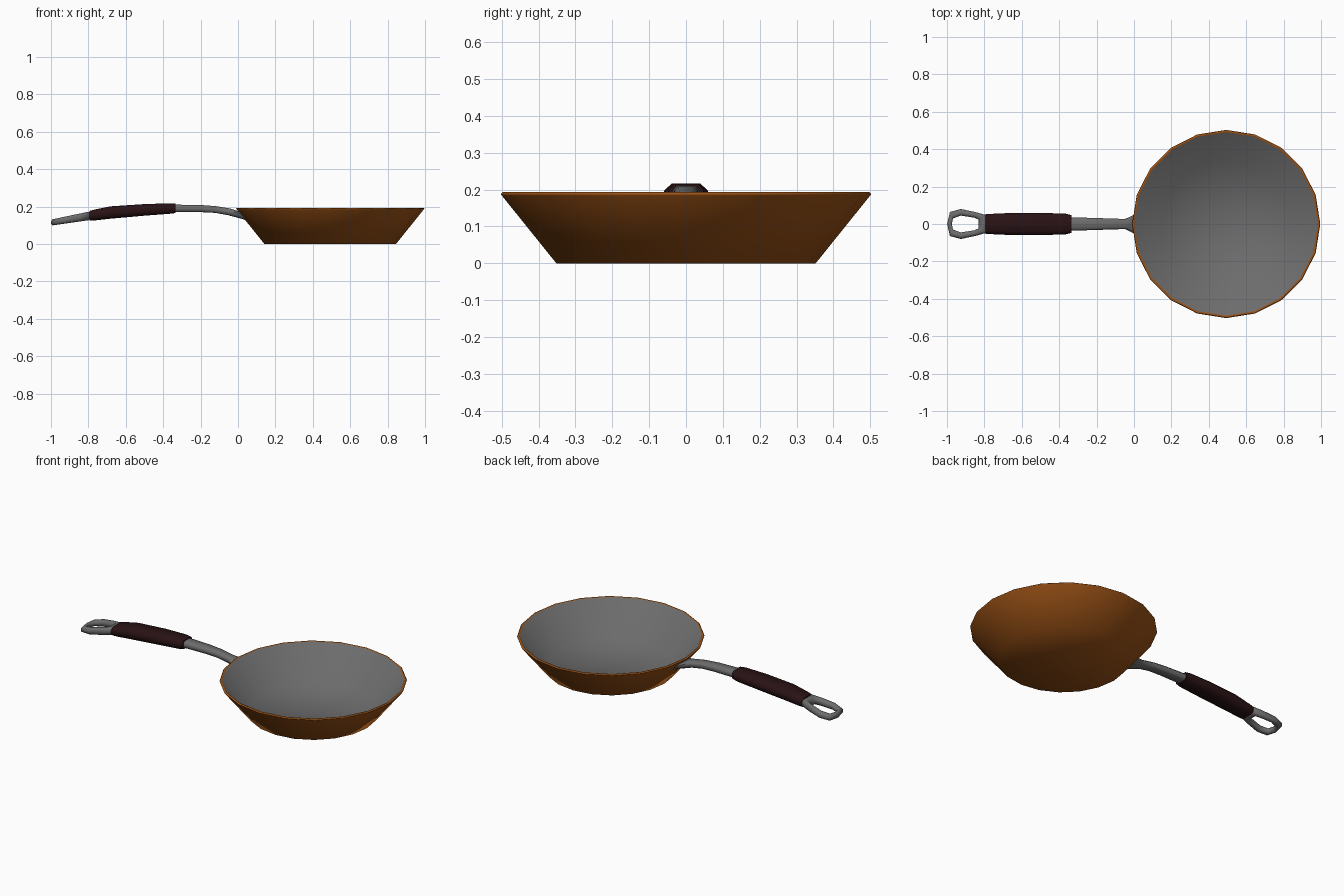
import bpy, math

if "Cube" in bpy.data.objects:
    bpy.data.objects.remove(bpy.data.objects["Cube"])

def material(name, rgb):
    m = bpy.data.materials.new(name)
    m.diffuse_color = (*rgb, 1)
    m.use_nodes = True
    m.node_tree.nodes["Principled BSDF"].inputs["Base Color"].default_value = m.diffuse_color
    return m

ORANGE = material("burnt_orange_enamel", (0.33, 0.085, 0.008))
GREY = material("grey_metal", (0.15, 0.15, 0.15))
MAROON = material("dark_maroon_grip", (0.022, 0.006, 0.007))

def make(name, verts, faces, mats, angle=None):
    me = bpy.data.meshes.new(name)
    me.from_pydata(verts, [], faces)
    for m in mats:
        me.materials.append(m)
    ob = bpy.data.objects.new(name, me)
    bpy.context.collection.objects.link(ob)
    bpy.ops.object.select_all(action='DESELECT')
    ob.select_set(True)
    bpy.context.view_layer.objects.active = ob
    bpy.ops.object.mode_set(mode='EDIT')
    bpy.ops.mesh.select_all(action='SELECT')
    bpy.ops.mesh.normals_make_consistent(inside=False)
    bpy.ops.object.mode_set(mode='OBJECT')
    if angle is None:
        bpy.ops.object.shade_smooth()
    else:
        bpy.ops.object.shade_smooth_by_angle(angle=math.radians(angle))
    return ob

# Pan body: 20-sided lathe, orange outside and rim, grey inside
N, CX = 20, 0.493
profile = [(0.352, 0), (0.500, 0.184), (0.503, 0.188), (0.498, 0.193),
           (0.490, 0.191), (0.340, 0.014)]
verts = [(CX + r * math.cos(math.tau * i / N), r * math.sin(math.tau * i / N), z)
         for r, z in profile for i in range(N)]
verts += [(CX, 0, 0), (CX, 0, 0.014)]
faces, slots = [], []
for k in range(len(profile) - 1):
    for i in range(N):
        j = (i + 1) % N
        faces.append((k * N + i, k * N + j, (k + 1) * N + j, (k + 1) * N + i))
        slots.append(1 if k == 4 else 0)
last = (len(profile) - 1) * N
for i in range(N):
    j = (i + 1) % N
    faces += [(j, i, len(verts) - 2), (last + i, last + j, len(verts) - 1)]
    slots += [0, 1]
pan = make("pan_body", verts, faces, [ORANGE, GREY])
for p, s in zip(pan.data.polygons, slots):
    p.material_index = s

# Handle parts: rounded octagon sections lofted along x
SECTION = [(1, .45), (.68, 1), (-.68, 1), (-1, .45),
           (-1, -.45), (-.68, -1), (.68, -1), (1, -.45)]

def loft(name, stations, mat):
    """stations: x, z centre, half width, half height, slant of the section"""
    v = [(x + sl * hz * b, hy * a, z + hz * b)
         for x, z, hy, hz, sl in stations for a, b in SECTION]
    n, f = 8, []
    for k in range(len(stations) - 1):
        for i in range(n):
            j = (i + 1) % n
            f.append((k * n + i, k * n + j, (k + 1) * n + j, (k + 1) * n + i))
    f += [tuple(range(n)), tuple(range(len(v) - n, len(v)))]
    return make(name, v, f, [mat], 50)

loft("handle_neck", [
    (0.031, 0.146, 0.066, 0.021, -0.8), (0.012, 0.154, 0.055, 0.020, -0.4),
    (-0.045, 0.171, 0.027, 0.018, 0.3), (-0.12, 0.184, 0.029, 0.018, 0.1),
    (-0.20, 0.189, 0.032, 0.019, 0), (-0.345, 0.190, 0.036, 0.020, 0)], GREY)
loft("handle_grip", [
    (-0.333, 0.190, 0.047, 0.025, 0), (-0.365, 0.189, 0.055, 0.028, 0),
    (-0.50, 0.182, 0.060, 0.031, 0), (-0.68, 0.168, 0.058, 0.033, 0),
    (-0.77, 0.154, 0.054, 0.029, 0), (-0.795, 0.150, 0.052, 0.026, 0)], MAROON)

# Hanging loop: tube between an outer and an inner outline, mirrored in y
half = [((-0.785, 0), (-0.832, 0)), ((-0.785, 0.046), (-0.832, 0.024)),
        ((-0.845, 0.063), (-0.855, 0.034)), ((-0.925, 0.080), (-0.925, 0.045)),
        ((-0.984, 0.065), (-0.968, 0.030)), ((-0.999, 0), (-0.974, 0))]
outline = half + [((o[0], -o[1]), (i[0], -i[1])) for o, i in half[-2:0:-1]]
ring = [(0, -.5), (0, .5), (.3, 1), (.7, 1), (1, .5), (1, -.5), (.7, -1), (.3, -1)]
v, f = [], []
for o, i in outline:
    for t, b in ring:
        x = o[0] + (i[0] - o[0]) * t
        y = o[1] + (i[1] - o[1]) * t
        s = (x + 1) / 0.21
        v.append((x, y, 0.114 + 0.037 * s + b * (0.016 + 0.007 * s)))
n, m = len(ring), len(outline)
for k in range(m):
    for i in range(n):
        j, q = (i + 1) % n, (k + 1) % m
        f.append((k * n + i, k * n + j, q * n + j, q * n + i))
make("hanging_loop", v, f, [GREY], 60)
